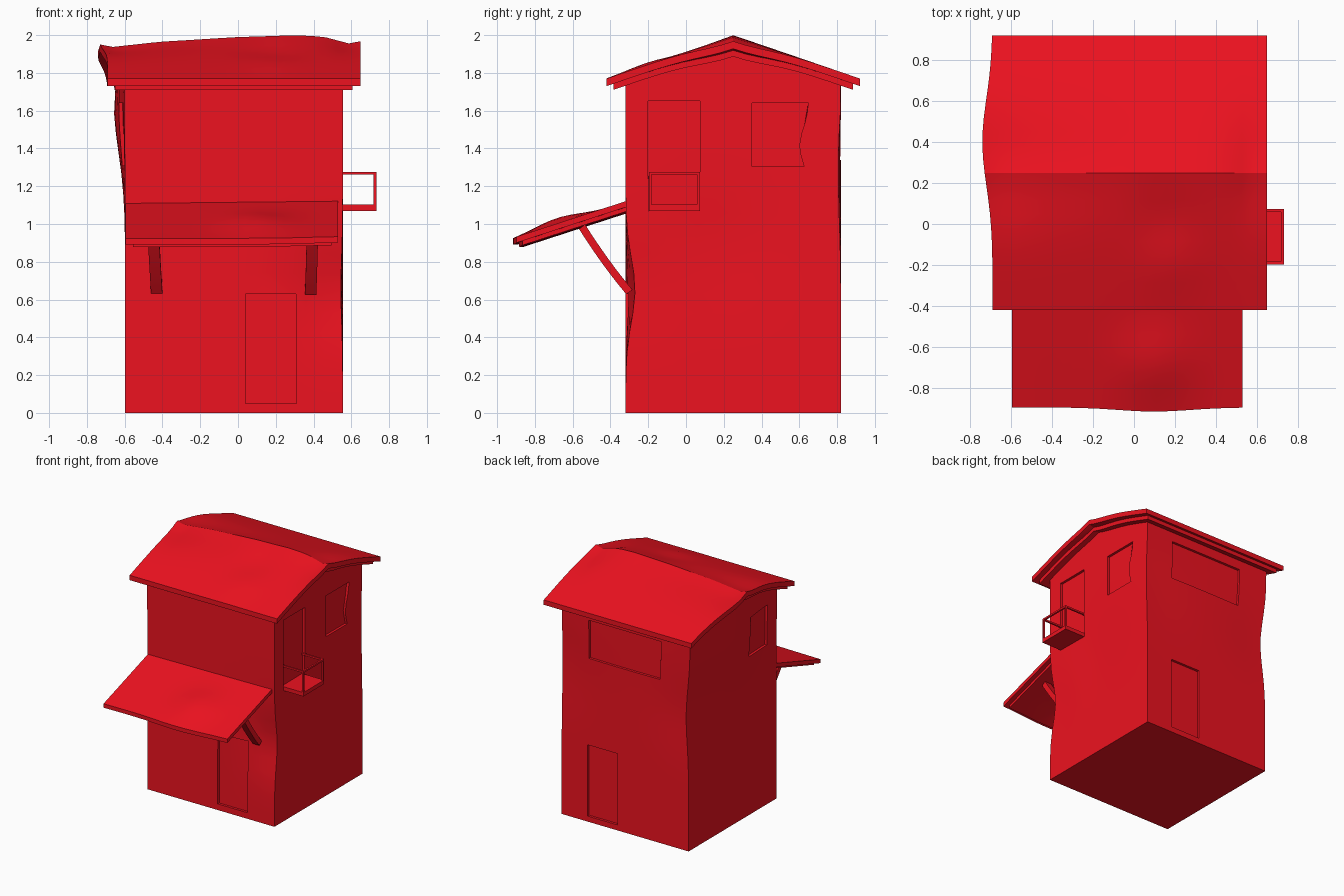
import bpy, bmesh
from math import exp, radians
from mathutils import Vector

if "Cube" in bpy.data.objects:
    bpy.data.objects.remove(bpy.data.objects["Cube"])

RED = bpy.data.materials.new("red")
RED.diffuse_color = (0.85, 0.006, 0.014, 1)
RED.use_nodes = True
RED.node_tree.nodes["Principled BSDF"].inputs["Base Color"].default_value = RED.diffuse_color


def box(name, lo, hi, cuts=(1, 1, 1), warp=None):
    """Box sliced into cuts per axis, then bent by warp."""
    lo, hi = Vector(lo), Vector(hi)
    bm = bmesh.new()
    bmesh.ops.create_cube(bm, size=1)
    for v in bm.verts:
        v.co = Vector([lo[i] + (v.co[i] + 0.5) * (hi[i] - lo[i]) for i in range(3)])
    for ax in range(3):
        for k in range(1, cuts[ax]):
            co, no = Vector(), Vector()
            co[ax] = lo[ax] + (hi[ax] - lo[ax]) * k / cuts[ax]
            no[ax] = 1
            bmesh.ops.bisect_plane(bm, geom=bm.verts[:] + bm.edges[:] + bm.faces[:],
                                   plane_co=co, plane_no=no, dist=1e-6)
    me = bpy.data.meshes.new(name)
    bm.to_mesh(me)
    bm.free()
    ob = bpy.data.objects.new(name, me)
    bpy.context.collection.objects.link(ob)
    me.materials.append(RED)
    if warp:
        bend(ob, warp)
    return ob


def bend(ob, warp):
    for v in ob.data.vertices:
        v.co = warp(v.co.copy())
    ob.data.shade_smooth()
    ob.data.set_sharp_from_angle(angle=radians(30))


def bumps(p, table):
    """Soft pushes: (centre, push, radius)."""
    out = p.copy()
    for c, push, r in table:
        d = (p - Vector(c)).length / r
        out += Vector(push) * exp(-d * d)
    return out


def lerp(x, pts):
    for (a, va), (b, vb) in zip(pts, pts[1:]):
        if x <= b:
            return va + (vb - va) * max(0, (x - a) / (b - a))
    return pts[-1][1]


# Roof surface: gable along x with a sagging ridge
RIDGE = [(-0.69, -0.05), (-0.65, -0.065), (-0.4, -0.035), (0, -0.01), (0.3, 0),
         (0.45, -0.008), (0.59, -0.045), (0.65, -0.032)]


def roof_z(x, y):
    t = abs(y - 0.25)
    return 2.0 - 0.343 * t + lerp(x, RIDGE) * exp(-(t / 0.24) ** 2)


def roof_warp(p):
    p.z += roof_z(p.x, p.y)
    if p.x < -0.3:
        p.x -= 0.05 * exp(-((p.y - 0.4) / 0.3) ** 2) * (-0.3 - p.x) / 0.39
    return bumps(p, [((0.15, 0.02, 1.92), (0, 0, -0.012), 0.15),
                     ((0.18, -0.2, 1.85), (0, 0, 0.012), 0.15)])


box("roof_upper_layer", (-0.69, -0.42, -0.04), (0.648, 0.92, 0), (22, 20, 1), roof_warp)
box("roof_lower_layer", (-0.65, -0.385, -0.072), (0.605, 0.885, -0.038), (20, 20, 1), roof_warp)

# House body with shallow door and window recesses
body = box("house_body", (-0.598, -0.32, 0), (0.555, 0.82, 1.69), (12, 12, 16))
D = 0.02
recesses = [
    ((0.04, -0.42, 0.05), (0.31, -0.32 + D, 0.63)),     # front door
    ((0.05, 0.82 - D, 0.045), (0.32, 0.92, 0.63)),      # back door
    ((-0.34, 0.82 - D, 1.34), (0.31, 0.92, 1.655)),     # back window
    ((0.555 - D, -0.2, 1.07), (0.65, 0.075, 1.65)),     # balcony door
    ((0.555 - D, 0.35, 1.305), (0.65, 0.65, 1.64)),     # right window
    ((-0.7, -0.19, 1.31), (-0.598 + D, 0.06, 1.64)),    # left window
]
cutters = []
for lo, hi in recesses:
    c = box("recess_cutter", lo, hi, (3, 3, 3))
    c.hide_render = True
    m = body.modifiers.new("recess", 'BOOLEAN')
    m.operation, m.solver, m.object = 'DIFFERENCE', 'EXACT', c
    cutters.append(c)
bpy.context.view_layer.update()
dg = bpy.context.evaluated_depsgraph_get()
cut_mesh = bpy.data.meshes.new_from_object(body.evaluated_get(dg))
body.modifiers.clear()
body.data = cut_mesh
for c in cutters:
    bpy.data.objects.remove(c)


def body_warp(p):
    if p.z > 1.68:
        p.z = roof_z(p.x, p.y) - 0.055
    return bumps(p, [
        ((0.56, -0.32, 0.65), (-0.01, 0.05, 0), 0.24),
        ((-0.6, 0.35, 1.65), (-0.06, 0, 0), 0.38),
        ((-0.6, 0.82, 1.1), (0.035, -0.015, 0), 0.3),
        ((0.55, 0.64, 1.42), (0, -0.045, 0), 0.12),
        ((0.55, 0.82, 1.2), (0, -0.012, 0), 0.3),
        ((0.555, 0.2, 0.85), (-0.01, 0, 0), 0.3),
    ])


bend(body, body_warp)


# Awning over the front door
def awning_warp(p):
    p.z += 1.115 + (p.y + 0.32) * 0.325 + 0.01 * p.x
    return bumps(p, [((0.1, -0.68, 1.0), (0, 0, 0.035), 0.17),
                     ((0.1, -0.9, 0.92), (0, -0.02, -0.01), 0.25)])


box("awning_upper_layer", (-0.595, -0.895, -0.032), (0.53, -0.3, 0), (16, 10, 1), awning_warp)
box("awning_lower_layer", (-0.555, -0.865, -0.055), (0.495, -0.3, -0.03), (16, 10, 1), awning_warp)


# Curved brackets holding the awning
def bracket(name, x, lean):
    def path(p):
        s = p.y
        return Vector((x + p.x + lean * s, -0.55 + 0.25 * s + p.z * 0.8,
                       0.985 - 0.345 * s + p.z * 0.6 - 0.05 * s * (1 - s)))
    box(name, (-0.03, 0, -0.02), (0.03, 1, 0.02), (1, 6, 1), path)


bracket("left_bracket", -0.45, 0.02)
bracket("right_bracket", 0.395, -0.01)

# Balcony with thin railing
Y0, Y1, X1, R = -0.197, 0.073, 0.732, 0.014
box("balcony_floor", (0.53, Y0, 1.07), (X1, Y1, 1.102))
box("balcony_front_rail", (X1 - R, Y0, 1.262), (X1, Y1, 1.276))
for side, y in (("near", Y0), ("far", Y1 - R)):
    box(side + "_side_rail", (0.53, y, 1.262), (X1, y + R, 1.276))
    box(side + "_balcony_post", (X1 - R, y, 1.10), (X1, y + R, 1.263))
